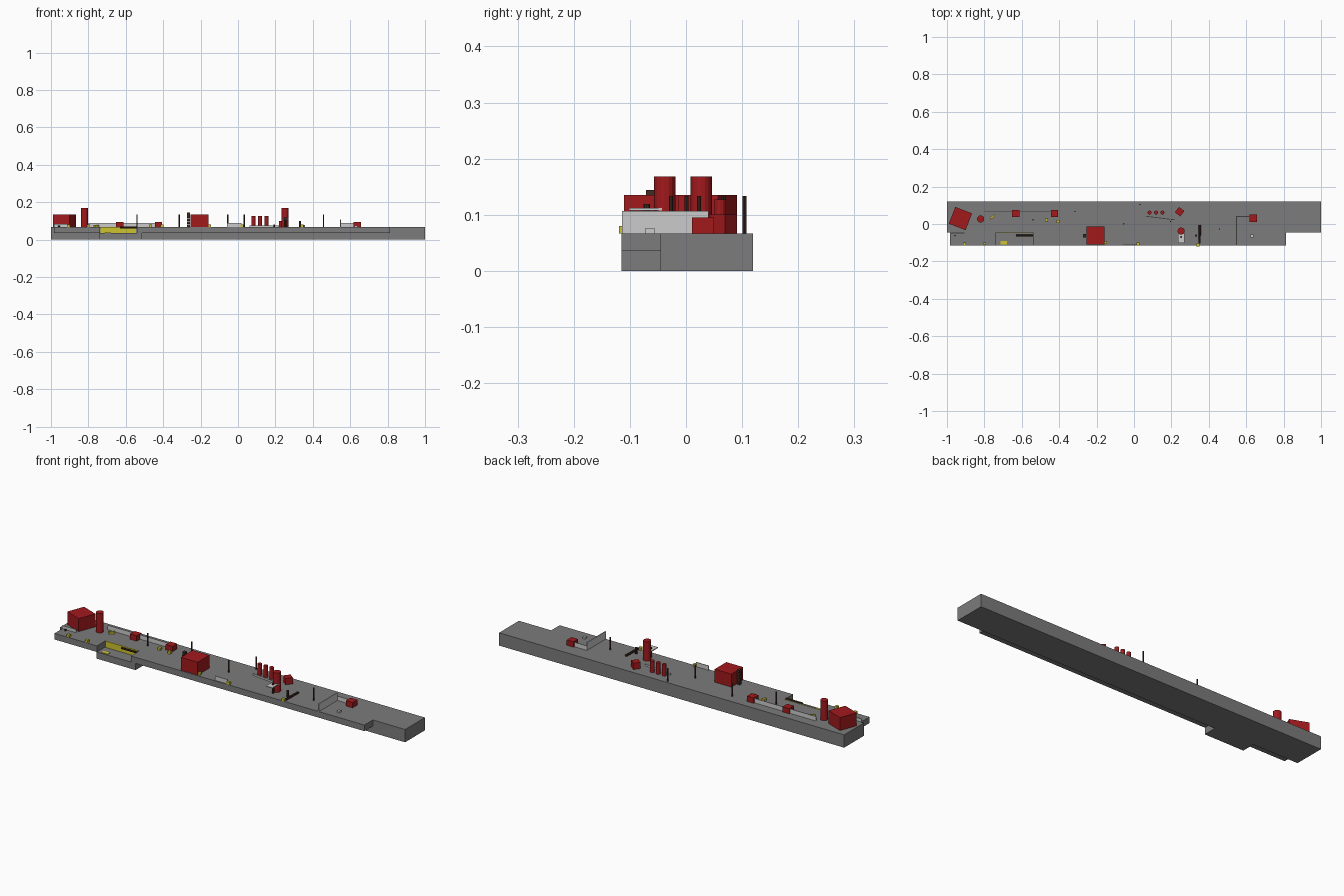
import bpy, bmesh, math
from mathutils import Vector, Matrix

if "Cube" in bpy.data.objects:
    bpy.data.objects.remove(bpy.data.objects["Cube"])

DECK = 0.067
STEP = 0.035


def mat(name, rgb):
    m = bpy.data.materials.new(name)
    m.diffuse_color = (*rgb, 1)
    m.use_nodes = True
    m.node_tree.nodes["Principled BSDF"].inputs["Base Color"].default_value = m.diffuse_color
    return m


STONE = mat("dark_grey", (0.2, 0.2, 0.2))
RED = mat("red", (0.36, 0.01, 0.012))
YELLOW = mat("yellow", (0.62, 0.55, 0.03))
BROWN = mat("brown", (0.05, 0.025, 0.018))


def finish(bm, name, material):
    bmesh.ops.recalc_face_normals(bm, faces=bm.faces)
    me = bpy.data.meshes.new(name)
    bm.to_mesh(me)
    bm.free()
    ob = bpy.data.objects.new(name, me)
    bpy.context.collection.objects.link(ob)
    if material:
        me.materials.append(material)
    return ob


def prism(name, pts, z0, z1, material=None):
    """Extrude a plan outline upward."""
    bm = bmesh.new()
    f = bm.faces.new([bm.verts.new((x, y, z0)) for x, y in pts])
    r = bmesh.ops.extrude_face_region(bm, geom=[f])
    bmesh.ops.translate(bm, vec=(0, 0, z1 - z0),
                        verts=[v for v in r["geom"] if isinstance(v, bmesh.types.BMVert)])
    return finish(bm, name, material)


def box(name, x, y, sx, sy, z0, z1, material=None, rot=0):
    """Box by plan centre, plan size, height range and turn in degrees."""
    bm = bmesh.new()
    m = (Matrix.Translation((x, y, (z0 + z1) / 2)) @ Matrix.Rotation(math.radians(rot), 4, 'Z')
         @ Matrix.Diagonal((sx, sy, z1 - z0, 1)))
    bmesh.ops.create_cube(bm, size=1, matrix=m)
    return finish(bm, name, material)


def rod(name, a, b, r, material, sides=12):
    """Cylinder between two points."""
    a, b = Vector(a), Vector(b)
    d = b - a
    m = Matrix.Translation((a + b) / 2) @ d.to_track_quat('Z', 'Y').to_matrix().to_4x4()
    bm = bmesh.new()
    bmesh.ops.create_cone(bm, cap_ends=True, segments=sides, radius1=r, radius2=r,
                          depth=d.length, matrix=m)
    return finish(bm, name, material)


# Platform: lower body with loading bay bump, overhanging deck with bay cut out
prism("platform_base", [(-1, -0.045), (-0.74, -0.045), (-0.74, -0.115), (-0.513, -0.115),
                        (-0.513, -0.045), (1, -0.045), (1, 0.119), (-1, 0.119)], 0, STEP, STONE)
prism("platform_deck", [(-1, -0.045), (-0.983, -0.045), (-0.983, -0.115), (-0.737, -0.115),
                        (-0.737, -0.045), (-0.54, -0.045), (-0.54, -0.115), (0.813, -0.115),
                        (0.813, -0.045), (1, -0.045), (1, 0.119), (-1, 0.119)], STEP, DECK, STONE)

# Loading bay: yellow back wall, floor plate, log across the opening
box("bay_back_wall", -0.64, -0.047, 0.19, 0.004, STEP, DECK + 0.001, YELLOW)
box("bay_floor_plate", -0.697, -0.1, 0.036, 0.02, STEP, STEP + 0.003, YELLOW)
rod("bay_log", (-0.632, -0.062, 0.064), (-0.536, -0.062, 0.064), 0.005, BROWN, 8)

# Big and small red crates
box("large_crate_left", -0.928, 0.029, 0.096, 0.096, DECK, 0.135, RED, -21)
box("large_crate_middle", -0.205, -0.062, 0.097, 0.097, DECK, 0.135, RED)
for x, y in [(-0.632, 0.056), (-0.425, 0.056), (0.637, 0.03)]:
    box("small_crate", x, y, 0.039, 0.039, DECK, 0.095, RED)
box("turned_crate", 0.244, 0.066, 0.036, 0.036, DECK, 0.1, RED, -38)

# Red tanks and drums
for x, y in [(-0.82, 0.027), (0.252, -0.038)]:
    rod("tank", (x, y, DECK), (x, y, 0.168), 0.019, RED, 16)
for x in (0.083, 0.118, 0.152):
    rod("drum", (x, 0.061, DECK), (x, 0.061, 0.127), 0.0105, RED, 12)

# Thin posts
for x, y in [(-0.54, 0.023), (-0.315, 0.067), (-0.055, 0.001), (0.033, 0.104), (0.457, -0.027)]:
    rod("post", (x, y, DECK), (x, y, 0.133), 0.0037, BROWN, 8)

# Stacked blocks beside the middle crate
for i in range(5):
    z = DECK + i * 0.0158
    box("stacked_block", -0.265, -0.063 - (i % 2) * 0.002, 0.016, 0.017, z, z + 0.0135, BROWN)

# Fallen trunk and stumps
rod("fallen_trunk", (0.352, -0.006, 0.073), (0.35, -0.104, 0.073), 0.006, BROWN, 8)
rod("stump", (0.332, -0.062, DECK), (0.332, -0.062, 0.1), 0.006, BROWN, 8)
rod("stump", (0.195, 0.013, DECK), (0.195, 0.013, 0.08), 0.004, BROWN, 8)
rod("stump", (-0.957, -0.062, DECK), (-0.957, -0.062, 0.075), 0.005, BROWN, 8)

# Yellow pickups
for x, y in [(-0.907, -0.107), (-0.8, -0.106), (0.022, -0.107), (0.342, -0.112),
             (-0.153, -0.1), (-0.468, 0.021), (-0.406, 0.014)]:
    box("yellow_block", x, y, 0.015, 0.015, DECK, DECK + 0.013, YELLOW)
box("yellow_bar", -0.757, 0.038, 0.03, 0.01, DECK, DECK + 0.012, YELLOW, 40)

# Grey low walls
box("corner_wall_across", 0.547, -0.037, 0.005, 0.155, DECK, 0.107)
box("corner_wall_along", 0.594, 0.04, 0.098, 0.004, DECK, 0.09)
box("long_wall", -0.62, 0.066, 0.36, 0.004, DECK, 0.09)
box("front_edge_wall", -0.02, -0.108, 0.075, 0.004, DECK, 0.09)
box("curb", 0.14, 0.032, 0.16, 0.004, DECK, 0.076, None, -7)
box("left_end_wall", -0.945, -0.048, 0.08, 0.004, DECK, 0.083)
box("small_grey_block", 0.631, -0.064, 0.014, 0.016, DECK, 0.076)

# Shelf on the right tank with its support post
box("tank_shelf", 0.252, -0.07, 0.036, 0.064, 0.108, 0.112)
rod("shelf_post", (0.252, -0.07, DECK), (0.252, -0.07, 0.119), 0.006, BROWN, 8)
